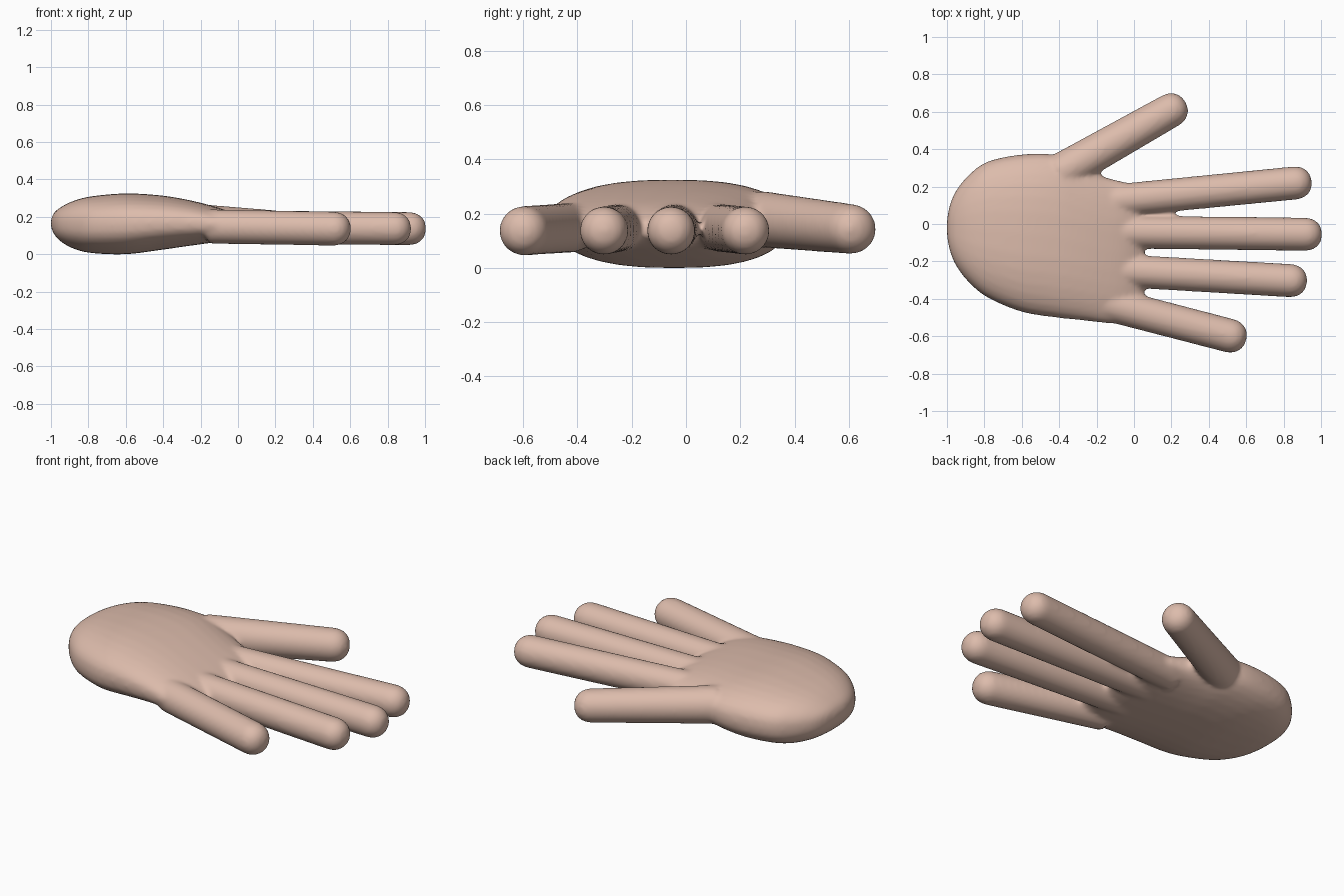
import bpy, bmesh, math
from mathutils import Vector

if "Cube" in bpy.data.objects:
    bpy.data.objects.remove(bpy.data.objects["Cube"])

SIDES = 32
bm = bmesh.new()


def spow(v, e):
    return math.copysign(abs(v) ** e, v)


def loft(rings):
    """Skin a list of closed rings and cap both ends."""
    loops = [[bm.verts.new(p) for p in ring] for ring in rings]
    for a, b in zip(loops, loops[1:]):
        for i in range(SIDES):
            j = (i + 1) % SIDES
            bm.faces.new((a[i], a[j], b[j], b[i]))
    bm.faces.new(loops[0][::-1])
    bm.faces.new(loops[-1])


def catmull(a, b, c, d, t):
    return [0.5 * (2 * q + (r - p) * t + (2 * p - 5 * q + 4 * r - s) * t * t
                   + (3 * q - p - 3 * r + s) * t ** 3)
            for p, q, r, s in zip(a, b, c, d)]


def palm(stations):
    """Rounded-box cross-sections: x, y min, y max, z min, z max."""
    rings = []
    n = len(stations)
    for k in range(n - 1):
        pts = [stations[min(max(k + o, 0), n - 1)] for o in (-1, 0, 1, 2)]
        for s in range(4):
            x, y0, y1, z0, z1 = catmull(*pts, s / 4)
            ring = []
            for i in range(SIDES):
                a = 2 * math.pi * i / SIDES
                ring.append((x,
                             (y0 + y1) / 2 + (y1 - y0) / 2 * spow(math.cos(a), 0.8),
                             (z0 + z1) / 2 + (z1 - z0) / 2 * spow(math.sin(a), 0.8)))
            rings.append(ring)
    loft(rings)


def finger(root, tip, r0, r1):
    """Tapered tube with a rounded tip; tip is the far end point."""
    root, tip = Vector(root), Vector(tip)
    d = (tip - root).normalized()
    side = d.cross(Vector((0, 0, 1))).normalized()
    up = side.cross(d)
    base = tip - d * r1
    profile = [(root.lerp(base, t / 12), r0 + (r1 - r0) * t / 12) for t in range(12)]
    for k in range(9):
        a = math.pi / 2 * k / 8.3
        profile.append((base + d * r1 * math.sin(a), r1 * math.cos(a) ** 0.85))
    loft([[c + (side * math.cos(2 * math.pi * i / SIDES)
                + up * math.sin(2 * math.pi * i / SIDES)) * r
           for i in range(SIDES)] for c, r in profile])


# Palm, from the rounded heel to the knuckles
palm([
    (-1.000, -0.06, 0.02, 0.145, 0.185),
    (-0.985, -0.14, 0.10, 0.110, 0.220),
    (-0.950, -0.225, 0.18, 0.070, 0.250),
    (-0.880, -0.315, 0.265, 0.030, 0.285),
    (-0.780, -0.395, 0.335, 0.006, 0.310),
    (-0.600, -0.470, 0.372, 0.000, 0.325),
    (-0.420, -0.500, 0.370, 0.022, 0.315),
    (-0.280, -0.515, 0.305, 0.042, 0.293),
    (-0.150, -0.530, 0.250, 0.060, 0.262),
    (-0.050, -0.530, 0.225, 0.075, 0.230),
    (0.020, -0.500, 0.200, 0.095, 0.195),
    (0.060, -0.400, 0.150, 0.120, 0.160),
])

# Four fingers and the thumb
finger((-0.15, 0.120, 0.148), (0.950, 0.228, 0.136), 0.088, 0.089)
finger((-0.15, -0.042, 0.148), (1.005, -0.056, 0.136), 0.088, 0.089)
finger((-0.15, -0.245, 0.148), (0.925, -0.308, 0.136), 0.088, 0.089)
finger((-0.15, -0.425, 0.148), (0.600, -0.620, 0.135), 0.092, 0.091)
finger((-0.40, 0.270, 0.180), (0.275, 0.652, 0.138), 0.104, 0.092)

bmesh.ops.recalc_face_normals(bm, faces=bm.faces[:])
mesh = bpy.data.meshes.new("hand")
bm.to_mesh(mesh)
bm.free()
hand = bpy.data.objects.new("hand", mesh)
bpy.context.collection.objects.link(hand)

skin = bpy.data.materials.new("skin")
skin.diffuse_color = (0.72, 0.50, 0.41, 1)
skin.use_nodes = True
skin.node_tree.nodes["Principled BSDF"].inputs["Base Color"].default_value = skin.diffuse_color
mesh.materials.append(skin)

# Fuse the parts into one skin and soften the joints
fuse = hand.modifiers.new("fuse", 'REMESH')
fuse.mode = 'VOXEL'
fuse.voxel_size = 0.012
fuse.use_smooth_shade = True
soften = hand.modifiers.new("soften", 'SMOOTH')
soften.factor = 0.5
soften.iterations = 10
